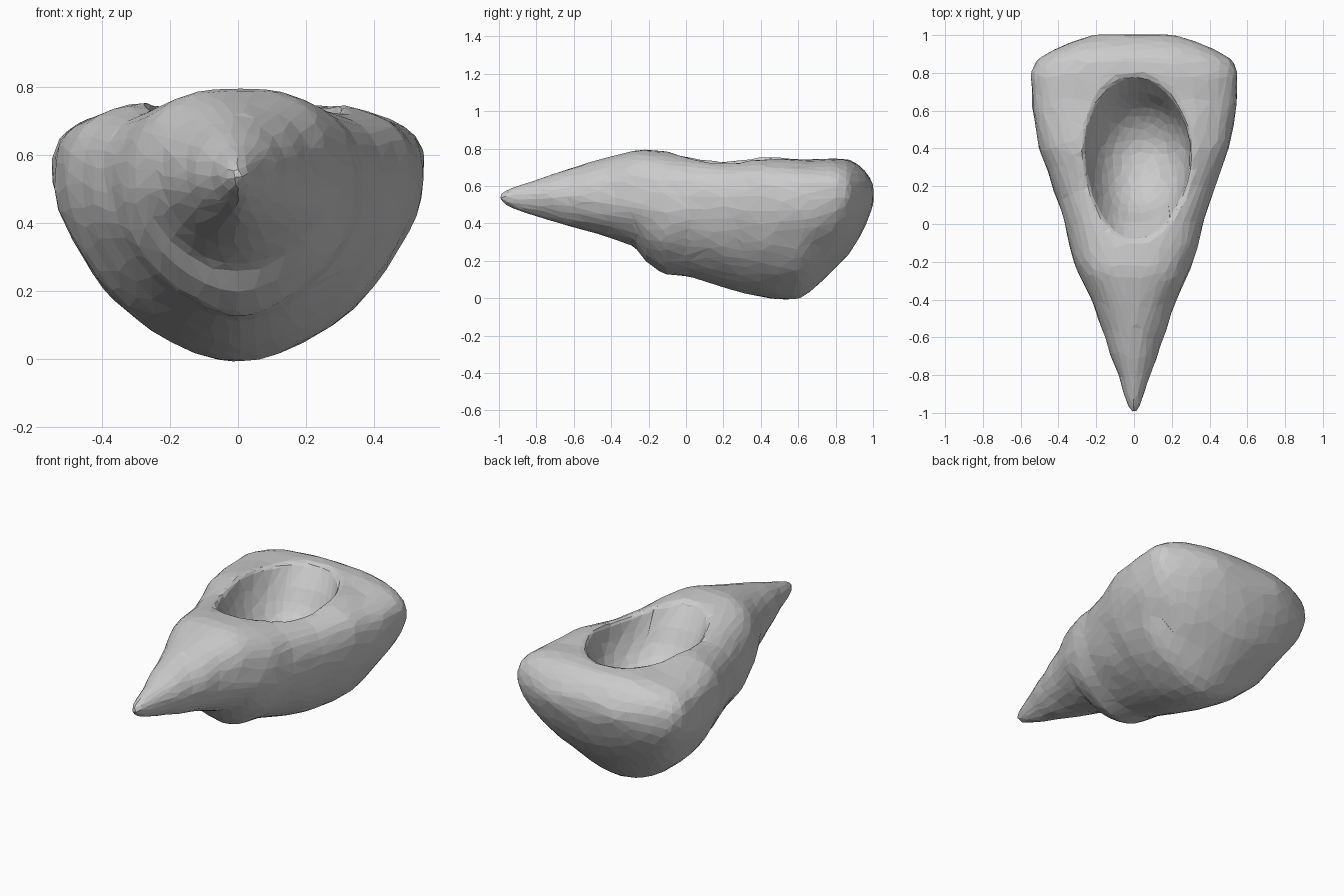
import bpy, bmesh, math
from mathutils import Vector, noise

if "Cube" in bpy.data.objects:
    bpy.data.objects.remove(bpy.data.objects["Cube"])

# Sections along the shell: y, half width, top z, bottom z, height of widest point
SECTIONS = [
    (-1.00, .018, .562, .522, .54), (-.95, .040, .585, .485, .54),
    (-.80, .088, .637, .433, .54), (-.60, .157, .702, .378, .54),
    (-.40, .227, .762, .318, .53), (-.27, .287, .791, .272, .51),
    (-.22, .307, .794, .198, .50), (-.12, .338, .786, .128, .49),
    (.02, .370, .768, .115, .49), (.10, .397, .760, .090, .49),
    (.20, .432, .752, .054, .50), (.40, .502, .766, .004, .51),
    (.50, .522, .760, -.008, .52), (.60, .535, .752, -.008, .53),
    (.66, .541, .746, .028, .53), (.80, .549, .748, .160, .54),
    (.87, .520, .742, .232, .55), (.93, .415, .710, .325, .55),
    (.97, .320, .665, .410, .56), (1.003, .215, .610, .500, .555)]
RINGS, SIDES = 100, 72


def section_at(y):
    for a, b in zip(SECTIONS, SECTIONS[1:]):
        if y <= b[0] + 1e-6:
            t = (y - a[0]) / (b[0] - a[0])
            return [p + (q - p) * t for p, q in zip(a[1:], b[1:])]
    return SECTIONS[-1][1:]


def smooth(a, b, v):
    t = max(0, min(1, (v - a) / (b - a)))
    return t * t * (3 - 2 * t)


def power(v, p):
    return math.copysign(abs(v) ** p, v)


def make_object(name, bm):
    mesh = bpy.data.meshes.new(name)
    bm.to_mesh(mesh)
    bm.free()
    obj = bpy.data.objects.new(name, mesh)
    bpy.context.collection.objects.link(obj)
    return obj


# Shell body: loft of rounded sections, squarer on top towards the back
bm = bmesh.new()
rings = []
for i in range(RINGS + 1):
    y = -1 + 2.003 * i / RINGS
    w, top, bottom, mid = section_at(y)
    square = 1 - .30 * smooth(-.6, -.15, y) - .08 * smooth(.1, .5, y)
    square += .2 * smooth(.72, 1, y)
    ring = []
    for k in range(SIDES):
        a = 2 * math.pi * k / SIDES
        c, s = math.cos(a), math.sin(a)
        p = square if s > 0 else 1.15
        x = w * power(c, p)
        z = mid + (top - mid if s > 0 else mid - bottom) * power(s, p)
        # Gentle organic unevenness, fading at the ends
        n = noise.noise_vector(Vector((x, y, z)) * 7)
        n *= .009 * min(1, (1.003 - abs(y)) * 6)
        ring.append(bm.verts.new((x + n.x, y, z + n.z * .5)))
    rings.append(ring)
for r0, r1 in zip(rings, rings[1:]):
    for k in range(SIDES):
        j = (k + 1) % SIDES
        bm.faces.new((r0[k], r0[j], r1[j], r1[k]))
# Close the pointed tip and the blunt back
bm.faces.new(rings[0])
bm.faces.new(rings[-1])
bmesh.ops.recalc_face_normals(bm, faces=bm.faces)
shell = make_object("shell", bm)

# Mouth cutter: a bowl with steep sides, flared towards the front and back
bm = bmesh.new()
bmesh.ops.create_uvsphere(bm, u_segments=48, v_segments=32, radius=1)
for v in bm.verts:
    x, y, z = v.co
    flare = smooth(-.45, .15, z) * y * abs(y)
    side = -.27 * abs(x) ** .82 if x < 0 else .285 * x
    v.co = (.01 + side + .04 * max(0, -z),
            .38 + (.33 if y > 0 else .39) * y + .09 * flare,
            .75 + .36 * z + .03 * max(0, -y))
mouth = make_object("mouth_cutter", bm)
mouth.hide_render = True
mouth.hide_viewport = True

grey = bpy.data.materials.new("shell grey")
grey.diffuse_color = (.6, .6, .6, 1)
grey.use_nodes = True
grey.node_tree.nodes["Principled BSDF"].inputs["Base Color"].default_value = grey.diffuse_color
shell.data.materials.append(grey)

# Hollow the mouth, round its lip, then reduce to irregular flat facets
cut = shell.modifiers.new("mouth", 'BOOLEAN')
cut.operation = 'DIFFERENCE'
cut.solver = 'EXACT'
cut.object = mouth
remesh = shell.modifiers.new("even surface", 'REMESH')
remesh.mode = 'VOXEL'
remesh.voxel_size = .016
soften = shell.modifiers.new("soft lip", 'SMOOTH')
soften.factor = .5
soften.iterations = 14
facets = shell.modifiers.new("facets", 'DECIMATE')
facets.ratio = .035
